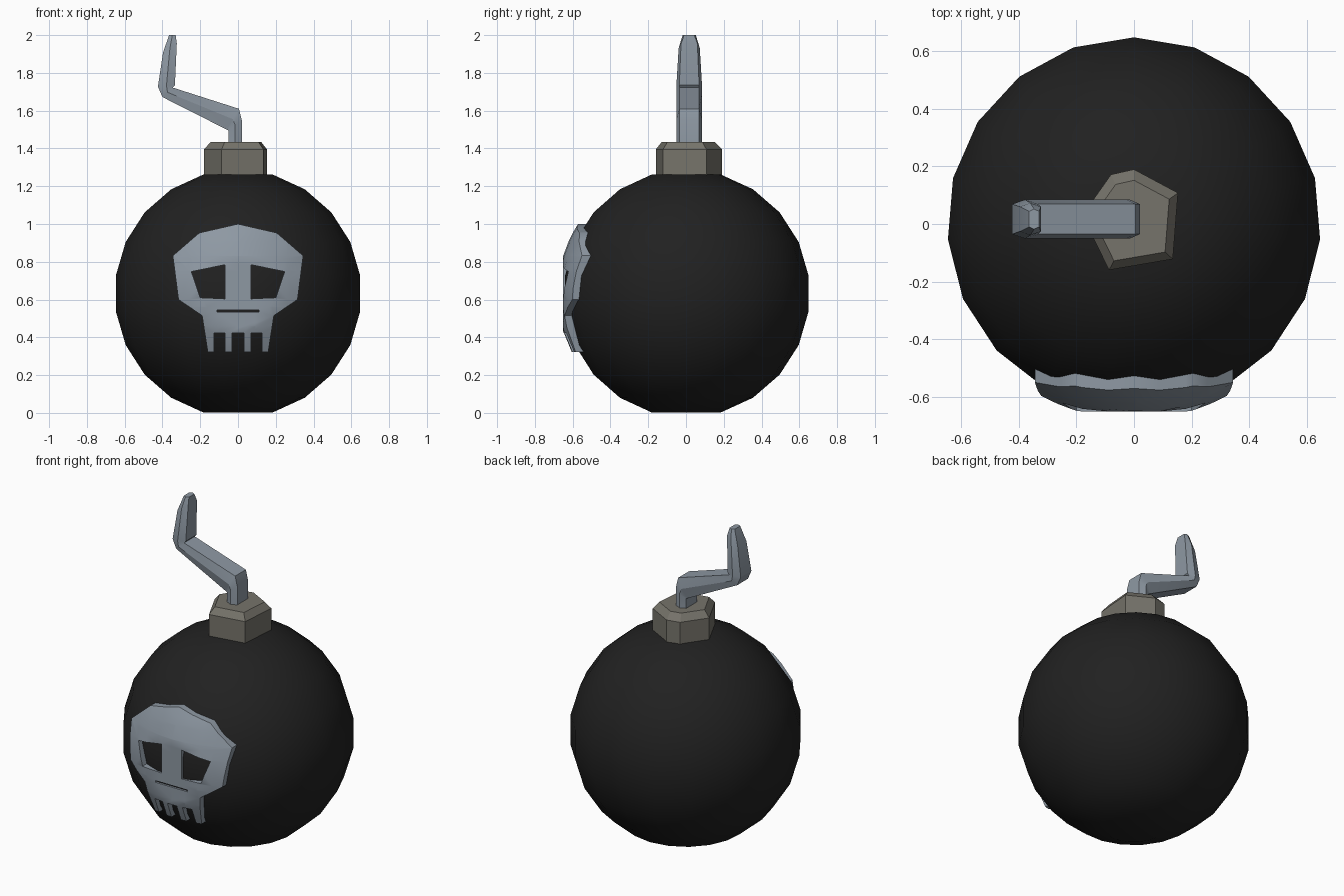
import bpy, bmesh, math
from mathutils import Vector
from mathutils.geometry import tessellate_polygon

if "Cube" in bpy.data.objects:
    bpy.data.objects.remove(bpy.data.objects["Cube"])


def material(name, color):
    m = bpy.data.materials.new(name)
    m.diffuse_color = (*color, 1)
    m.use_nodes = True
    m.node_tree.nodes["Principled BSDF"].inputs["Base Color"].default_value = m.diffuse_color
    return m


BLACK = material("matte_black", (0.015, 0.015, 0.015))
STEEL = material("blue_grey", (0.27, 0.315, 0.365))
COLLAR = material("warm_grey", (0.18, 0.172, 0.145))


def finish(bm, name, mat, angle=30):
    bmesh.ops.recalc_face_normals(bm, faces=bm.faces)
    me = bpy.data.meshes.new(name)
    bm.to_mesh(me)
    bm.free()
    me.materials.append(mat)
    me.shade_smooth()
    me.set_sharp_from_angle(angle=math.radians(angle))
    ob = bpy.data.objects.new(name, me)
    bpy.context.collection.objects.link(ob)
    return ob


def loft(name, rings, mat, angle=30):
    """Skin a list of equal-sized point rings and cap both ends."""
    bm = bmesh.new()
    rows = [[bm.verts.new(p) for p in ring] for ring in rings]
    n = len(rows[0])
    for a, b in zip(rows, rows[1:]):
        for i in range(n):
            j = (i + 1) % n
            bm.faces.new((a[i], a[j], b[j], b[i]))
    bm.faces.new(rows[0])
    bm.faces.new(rows[-1])
    return finish(bm, name, mat, angle)


# Body: 19-sided ball with flat poles
R, CZ, SIDES, BANDS = 0.656, 0.632, 19, 11
rings = []
for k in range(1, BANDS):
    lat = -math.pi / 2 + math.pi * k / BANDS
    r, z = R * math.cos(lat), CZ + R * math.sin(lat)
    rings.append([(r * math.sin(math.tau * i / SIDES),
                   r * math.cos(math.tau * i / SIDES), max(z, 0)) for i in range(SIDES)])
loft("bomb_body", rings, BLACK)

# Collar: uneven six-sided block with a bevelled top
plan = [(0, .19), (.153, .108), (.135, -.122), (-.087, -.16), (-.18, .03), (-.08, .172)]
loft("collar", [[(x * s, y * s, z) for x, y in plan]
                for s, z in ((1, 1.24), (1, 1.395), (.8, 1.435))], COLLAR)

# Fuse: bent hexagonal rod, each station = left (x, z), right (x, z), half width
stations = [
    ((-.05, 1.40), (.02, 1.40), .068),
    ((-.05, 1.495), (.02, 1.55), .068),
    ((-.06, 1.50), (.005, 1.61), .068),
    ((-.40, 1.672), (-.345, 1.722), .068),
    ((-.424, 1.727), (-.334, 1.735), .068),
    ((-.397, 1.907), (-.324, 1.955), .056),
    ((-.365, 2.0), (-.33, 2.0), .035),
]
YC = 0.017
rings = []
for (lx, lz), (rx, rz), w in stations:
    mx, mz, v = (lx + rx) / 2, (lz + rz) / 2, .77 * w
    rings.append([(lx, YC - v, lz), (mx, YC - w, mz), (rx, YC - v, rz),
                  (rx, YC + v, rz), (mx, YC + w, mz), (lx, YC + v, lz)])
loft("fuse", rings, STEEL)

# Skull plate: mirrored outline with eye and mouth holes, wrapped on the ball
half = [(.205, .953), (.345, .832), (.315, .60), (.19, .515), (.16, .323), (.127, .323),
        (.127, .424), (.068, .424), (.068, .323), (.032, .323), (.032, .424)]
outline = [(0, 1.0)] + half + [(-x, z) for x, z in reversed(half)]
eye = [(.07, .784), (.247, .748), (.2, .61), (.07, .604)]
mouth = [(-.11, .546), (.11, .546), (.11, .535), (-.11, .535)]
loops = [[Vector((x, z, 0)) for x, z in pts]
         for pts in (outline, eye, [(-x, z) for x, z in eye], mouth)]

bm = bmesh.new()
verts = [bm.verts.new((p.x, 0, p.y)) for lp in loops for p in lp]
for tri in tessellate_polygon(loops):
    bm.faces.new([verts[i] for i in tri])


def slice_at(co, no):
    bmesh.ops.bisect_plane(bm, geom=bm.verts[:] + bm.edges[:] + bm.faces[:],
                           plane_co=co, plane_no=no, dist=1e-5)


for x in (-.26, -.18, -.09, 0, .09, .18, .26):
    slice_at((x, 0, 0), (1, 0, 0))
for z in (.46, .56, .66, .75, .83, .91):
    slice_at((0, 0, z), (0, 0, 1))
bmesh.ops.triangulate(bm, faces=bm.faces)
bmesh.ops.recalc_face_normals(bm, faces=bm.faces)
DEPTH = 0.05
for v in bm.verts:
    front = math.sqrt(0.68 ** 2 - v.co.x ** 2 - (v.co.z - CZ) ** 2)
    v.co.y = DEPTH - min(0.652, front)
out = bmesh.ops.extrude_face_region(bm, geom=bm.faces[:], use_keep_orig=True)
for v in out["geom"]:
    if isinstance(v, bmesh.types.BMVert):
        v.co.y -= DEPTH
finish(bm, "skull_plate", STEEL, 40)
